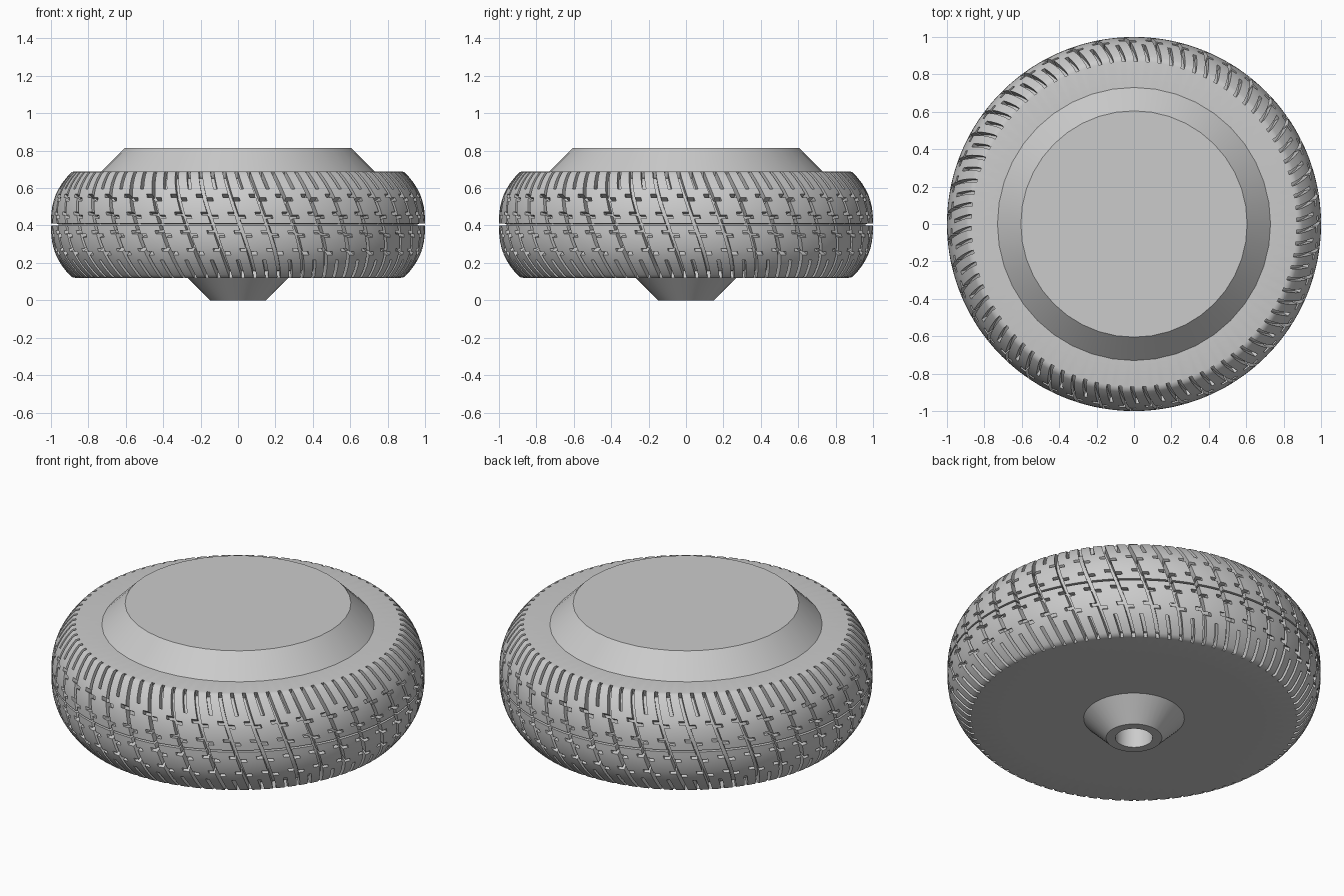
import bpy, bmesh, math
from mathutils import Vector

if "Cube" in bpy.data.objects:
    bpy.data.objects.remove(bpy.data.objects["Cube"], do_unlink=True)

grey = bpy.data.materials.new("plain grey")
grey.use_nodes = True
grey.diffuse_color = (0.6, 0.6, 0.6, 1)
grey.node_tree.nodes["Principled BSDF"].inputs["Base Color"].default_value = grey.diffuse_color


def finish(name, bm):
    """Turn a bmesh into a smooth-shaded grey object."""
    bmesh.ops.recalc_face_normals(bm, faces=bm.faces[:])
    mesh = bpy.data.meshes.new(name)
    bm.to_mesh(mesh)
    bm.free()
    mesh.materials.append(grey)
    obj = bpy.data.objects.new(name, mesh)
    bpy.context.collection.objects.link(obj)
    bpy.ops.object.select_all(action="DESELECT")
    obj.select_set(True)
    bpy.context.view_layer.objects.active = obj
    bpy.ops.object.shade_smooth_by_angle(angle=math.radians(30))
    return obj


def rings(bm, profile, angles, skew=0.0):
    """Sweep a (radius, height) profile round z; return faces by row and column."""
    n = len(angles)
    loops = [[bm.verts.new((r * math.cos(a - skew * z), r * math.sin(a - skew * z), z))
              for a in angles] for r, z in profile]
    faces = [[bm.faces.new((lo[i], lo[(i + 1) % n], hi[(i + 1) % n], hi[i]))
              for i in range(n)] for lo, hi in zip(loops, loops[1:])]
    return loops, faces


def lathe(name, profile, segments):
    bm = bmesh.new()
    loops, _ = rings(bm, profile, [math.tau * i / segments for i in range(segments)])
    bm.faces.new(loops[0])
    bm.faces.new(loops[-1])
    return finish(name, bm)


# Tyre: skewed grid whose columns and rows follow the tread pattern
REPEATS, MIDDLE, DEPTH, SKEW = 43, 0.405, 0.04, 0.33
BARS = (0.05, 0.145)
HALF_BAR = 0.018
columns = (0.02, 0.25, 0.39, 0.62, 0.75, 0.89)
angles = [math.tau * (p + c) / REPEATS for p in range(REPEATS) for c in columns]

heights = [0.005, 0.095, 0.19, 0.22, 0.25, 0.27]
for bar in BARS:
    heights += [bar - HALF_BAR, bar, bar + HALF_BAR]
upper = [(1 - 0.1 * (h / 0.27) ** 2.6, h) for h in sorted(heights)]
upper += [(0.888, 0.281), (0.87, 0.285), (0.68, 0.285)]
profile = [(r, -h) for r, h in reversed(upper)] + upper

bm = bmesh.new()
_, faces = rings(bm, profile, angles, SKEW)


def is_groove(r, h, column):
    if r < 0.87:
        return False
    if abs(h) < 0.005:                      # centre line groove
        return True
    if column == 1:                         # long slanted groove
        return True
    if column == 4:                         # short shoulder groove
        return abs(h) > 0.19
    for bar in (BARS[0], BARS[1], -BARS[0], -BARS[1]):
        if column == 0 and bar < h < bar + HALF_BAR:
            return True
        if column == 2 and bar - HALF_BAR < h < bar:
            return True
    return False


grooves = []
for row, (low, high) in zip(faces, zip(profile, profile[1:])):
    r, h = (low[0] + high[0]) / 2, (low[1] + high[1]) / 2
    grooves += [f for i, f in enumerate(row) if is_groove(r, h, i % len(columns))]

# Sink the grooves towards the middle of the tyre section
sunk = bmesh.ops.extrude_face_region(bm, geom=grooves)["geom"]
bmesh.ops.delete(bm, geom=[f for f in grooves if f.is_valid], context="FACES")
for v in (g for g in sunk if isinstance(g, bmesh.types.BMVert)):
    core = Vector((v.co.x, v.co.y, 0)).normalized() * 0.75
    v.co += (core - v.co).normalized() * DEPTH
tyre = finish("tyre", bm)
tyre.location.z = MIDDLE

# Upper hub: broad truncated cone
lathe("upper_hub", [(0.73, 0.66), (0.73, 0.69), (0.605, 0.815)], 40)

# Lower hub: flat disc, small cone and axle hole
lathe("lower_hub", [(0.83, 0.16), (0.83, 0.122), (0.27, 0.122), (0.15, 0),
                    (0.1, 0), (0.1, 0.25)], 40)
